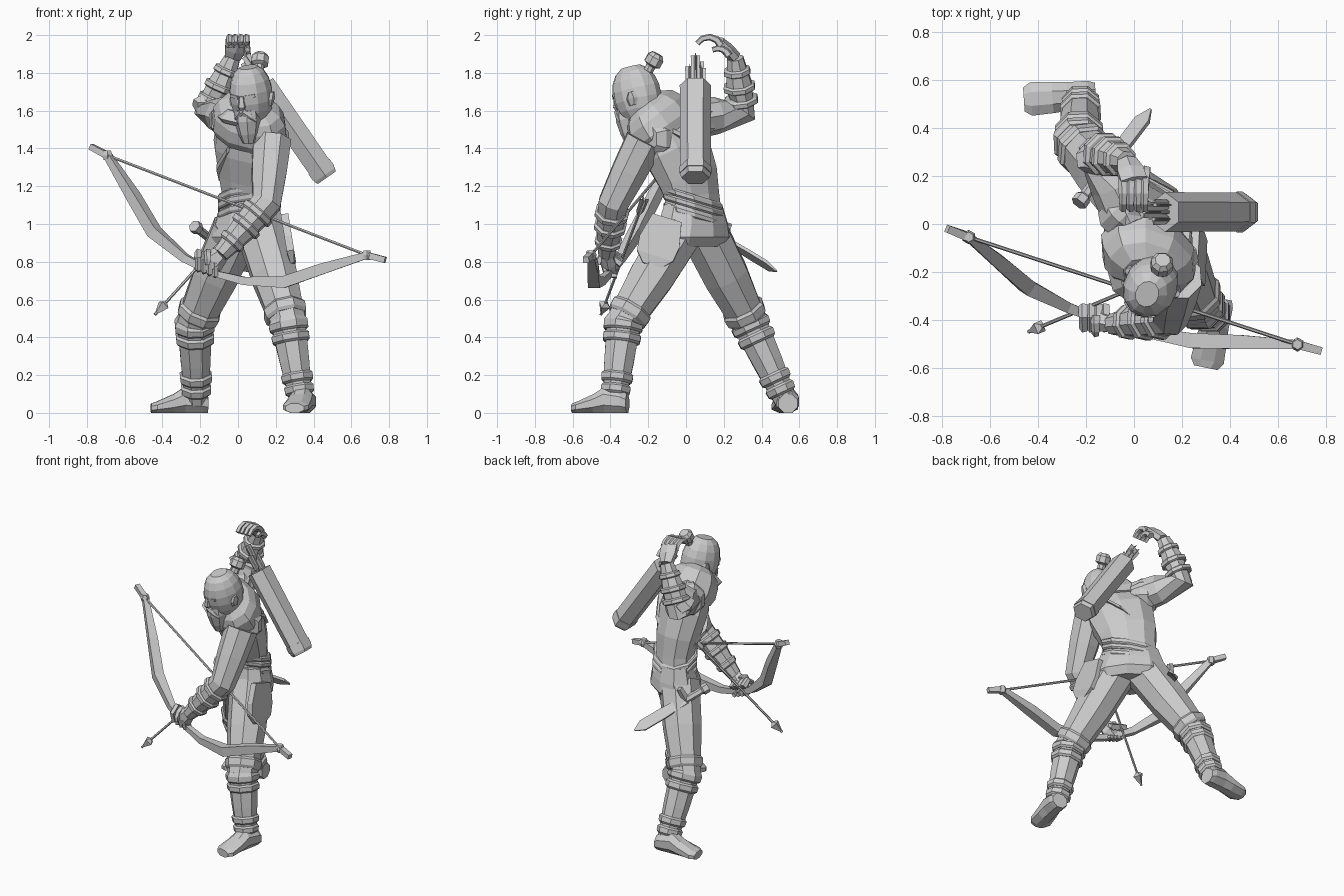
import bpy, bmesh, math
from mathutils import Vector, Matrix

cube = bpy.data.objects.get("Cube")
if cube:
    bpy.data.objects.remove(cube, do_unlink=True)

grey = bpy.data.materials.new("plain_grey")
grey.use_nodes = True
grey.diffuse_color = (.6, .6, .6, 1)
grey.node_tree.nodes["Principled BSDF"].inputs["Base Color"].default_value = grey.diffuse_color

RIGHTWARD, FORWARD, UP = Vector((1, 0, 0)), Vector((0, -1, 0)), Vector((0, 0, 1))
SHOULDER_LINE = (RIGHTWARD + FORWARD).normalized()


def loft(name, centres, sizes, sides=8, ref=SHOULDER_LINE, axis=None, matrix=None):
    """Skin a row of rings; each size is a radius or a (half width, half depth) pair."""
    bm = bmesh.new()
    grow = 1 / math.cos(math.pi / sides)
    centres = [Vector(c) for c in centres]
    loops = []
    for i, (centre, size) in enumerate(zip(centres, sizes)):
        width, depth = size if isinstance(size, tuple) else (size, size)
        ahead = centres[min(i + 1, len(centres) - 1)] - centres[max(i - 1, 0)]
        tangent = (Vector(axis) if axis else ahead).normalized()
        across = (ref - tangent * ref.dot(tangent)).normalized()
        other = tangent.cross(across)
        angles = [math.tau * (k + .5) / sides for k in range(sides)]
        loops.append([bm.verts.new(centre + grow * (across * width * math.cos(angle)
                                                    + other * depth * math.sin(angle)))
                      for angle in angles])
    for low, high in zip(loops, loops[1:]):
        for k in range(sides):
            bm.faces.new((low[k - 1], low[k], high[k], high[k - 1]))
    bm.faces.new(loops[0])
    bm.faces.new(loops[-1])
    bmesh.ops.recalc_face_normals(bm, faces=bm.faces)
    if matrix:
        bm.transform(matrix)
    mesh = bpy.data.meshes.new(name)
    bm.to_mesh(mesh)
    bm.free()
    mesh.materials.append(grey)
    bpy.context.collection.objects.link(bpy.data.objects.new(name, mesh))


def taper(name, start, end, profile, sides=6, ref=UP, **options):
    """Straight part whose profile maps a fraction of its length to a size."""
    start, end = Vector(start), Vector(end)
    loft(name, [start.lerp(end, f) for f in profile], profile.values(), sides, ref, **options)


def column(name, profile, depth=.72, **options):
    """Oval part round the forward-bending spine; profile maps height to half width."""
    centres = [(.06, .04 - .75 * (z - 1.05) ** 2, z) for z in profile]
    loft(name, centres, [(w, w * depth) for w in profile.values()], 10, **options)


def limb(name, joints, radii, straps, strap_name):
    """Jointed limb with a ring between joints, plus raised straps at given stations."""
    joints = [Vector(j) for j in joints]
    points = [joints[0]]
    for a, b in zip(joints, joints[1:]):
        points += [a.lerp(b, .5), b]
    loft(name, points, radii)
    for station in straps:
        centres, sizes = [], []
        for step, extra in ((-.12, .002), (-.07, .013), (.07, .013), (.12, .002)):
            i = int(station + step)
            f = station + step - i
            centres.append(points[i].lerp(points[i + 1], f))
            sizes.append(radii[i] * (1 - f) + radii[i + 1] * f + extra)
        loft(strap_name, centres, sizes)


# Torso, hood, belts and tunic skirt
column("torso", {1: .18, 1.15: .165, 1.25: .185, 1.4: .21, 1.5: .19, 1.6: .1, 1.67: .06})
column("hood", {1.47: .19, 1.51: .21, 1.57: .2, 1.61: .17, 1.64: .11}, .8)
column("skirt", {1.1: .18, 1: .215, .93: .24, .88: .2}, .66, axis=UP)
for z in (1.05, 1.1, 1.14):
    column("belt", {z - .02: .175, z - .01: .185, z + .01: .185, z + .02: .175}, .77, axis=(0, .3, 1))
column("chest_strap", {1.37: .225, 1.4: .225}, axis=UP - SHOULDER_LINE * .8)
taper("scarf", (.03, -.19, 1.53), (.04, -.2, 1.6), {0: .12, .3: .14, 1: .1}, 9, SHOULDER_LINE)
taper("hip_flap", (.25, -.1, 1.03), (.29, -.18, .78),
      {0: (.08, .02), .5: (.11, .02), .8: (.1, .02), 1: (.05, .01)}, 4, FORWARD)

# Legs with banded boots
leg_radii = (.125, .118, .092, .078, .058)
boot_straps = (1.8, 2.1, 2.4, 3.4, 3.7)
limb("left_leg", ((.12, -.03, .97), (.265, -.33, .48), (.335, -.38, .06)),
     leg_radii, boot_straps, "left_boot_strap")
limb("right_leg", ((-.01, .09, .97), (-.23, .335, .48), (-.22, .53, .06)),
     leg_radii, boot_straps, "right_boot_strap")


def foot(name, heel, toe):
    """Wedge-shaped shoe resting on the ground."""
    heel, toe = Vector(heel), Vector(toe)
    along = toe - heel
    shape = {0: (.05, .05), .1: (.06, .06), .4: (.06, .07), .6: (.065, .05), .9: (.07, .03), 1: (.05, .025)}
    loft(name, [heel.lerp(toe, f) + UP * size[1] for f, size in shape.items()],
         shape.values(), 8, along.cross(UP), along)


foot("left_foot", (.36, -.31, 0), (.3, -.6, 0))
foot("right_foot", (-.16, .54, 0), (-.46, .52, 0))

# Arms with banded bracers
arm_radii = (.1, .092, .078, .068, .042)
bracer_straps = (2.4, 2.9, 3.5)
left_wrist, right_wrist = (-.09, -.42, .84), (-.03, .26, 1.88)
limb("left_arm", ((.18, -.22, 1.44), (.15, -.385, 1.11), left_wrist),
     arm_radii, bracer_straps, "left_bracer_strap")
limb("right_arm", ((-.02, .02, 1.55), (-.15, .3, 1.6), right_wrist),
     arm_radii, bracer_straps, "right_bracer_strap")
for side, shoulder in ((1, (.15, -.15, 1.45)), (-1, (-.03, .04, 1.55))):
    taper("shoulder_cap", shoulder, Vector(shoulder) + SHOULDER_LINE * side * .09,
          {-.7: .08, 0: .11, .5: .11, 1: .08}, 8)
taper("elbow_guard", (-.18, .22, 1.66), (-.15, .32, 1.6), {0: (.02, .05), .5: (.06, .07), 1: .05})


def finger(name, centre, reach, first, last, thickness):
    """Finger curled round a centre, between two angles in degrees."""
    angles = [math.radians(first + (last - first) * k / 4) for k in range(5)]
    loft(name, [Vector(centre) + reach * (UP * math.sin(a) - FORWARD * math.cos(a)) for a in angles],
         [thickness * (1 - .08 * k) for k in range(5)], 5, RIGHTWARD)


# Raised right hand and left hand closed on the bow
taper("right_palm", right_wrist, (0, .18, 1.97), {0: (.04, .03), .5: (.055, .03), 1: (.055, .02)},
      ref=RIGHTWARD)
taper("left_palm", left_wrist, (-.17, -.4, .77), {0: (.03, .04), .5: (.04, .055), 1: (.03, .05)},
      ref=FORWARD)
for k in range(4):
    finger("right_finger", (k * .03 - .045, .12, 1.92), .07, 20, 150, .018)
    finger("left_finger", (k * .03 - .21, -.39, .8 - k * .01), .05, 20, 300, .018)
finger("right_thumb", (.05, .17, 1.87), .06, 20, 120, .018)
finger("left_thumb", (-.16, -.41, .8), .05, 60, 200, .018)

# Head, turned and bowed
pose = (Matrix.Translation((.07, -.26, 1.685)) @ Matrix.Rotation(math.radians(-25), 4, "Z")
        @ Matrix.Rotation(math.radians(14), 4, "X"))
on_head = {"axis": UP, "matrix": pose, "ref": RIGHTWARD}
turns = [math.pi * k / 9 for k in range(1, 9)]
loft("head", [(0, 0, -.16 * math.cos(a)) for a in turns],
     [(.11 * math.sin(a) ** .8, .128 * math.sin(a) ** .8) for a in turns], 12, **on_head)
taper("beard", (0, -.07, -.06), (0, -.09, -.24), {0: .06, .3: .065, .7: .05, 1: .03}, 8, **on_head)
taper("nose", (0, -.12, .02), (0, -.13, -.05), {0: .012, .8: .02, 1: .012}, 5, **on_head)
for s in (-1, 1):
    taper("ear", (s * .1, .01, -.06), (s * .11, .02, .01), {0: (.01, .02), .5: (.016, .03), 1: .014},
          **on_head)
    taper("moustache", (0, -.13, -.06), (s * .06, -.1, -.12), {0: .017, .6: .017, 1: .008}, matrix=pose)
    taper("brow", (s * .015, -.125, .015), (s * .07, -.1, .02), {0: .01, 1: .008}, 4, matrix=pose)
taper("hair_knot", (.11, -.2, 1.81), (.12, -.15, 1.9), {0: .025, .3: .025, .4: .045, .8: .045, 1: .03}, 8,
      SHOULDER_LINE)

# Bow: a symmetrical bend away from the chord between its tips
tip_a, tip_b, belly = Vector((-.78, -.02, 1.41)), Vector((.78, -.53, .81)), Vector((-.13, -.13, -.37))
bend = {0: 0, .06: .03, .18: .42, .28: .77, .4: .95, .5: 1}
bend.update({1 - f: bend[f] for f in reversed(list(bend))})
limbs = [tip_a.lerp(tip_b, f) + belly * depth for f, depth in bend.items()]
loft("bow", limbs, [.016 + .016 * math.sin(math.tau * f) ** 2 for f in bend], 4, UP)
nocks = limbs[1], limbs[-2]
for nock in nocks:
    taper("bow_nock", nock - UP * .025, nock + UP * .025, {0: .02, .5: .026, 1: .018}, ref=RIGHTWARD)
taper("bow_string", *nocks, {0: .007, 1: .007})


def arrow(name, tail, tip):
    """Shaft with crossed feathers at the tail and a pointed head."""
    tail, tip = Vector(tail), Vector(tip)
    along = (tip - tail).normalized()
    taper(name + "_shaft", tail, tip, {0: .007, 1: .007})
    for ref in (UP, along.cross(UP)):
        taper(name + "_feather", tail, tail + along * .12,
              {0: (.025, .002), .7: (.022, .002), 1: (.005, .002)}, 4, ref)
    taper(name + "_head", tip - along * .09, tip, {0: .008, .2: .024, 1: .002}, 4)


arrow("nocked_arrow", (.11, -.22, 1.13), (-.44, -.45, .52))

# Quiver on the back with spare arrows
base, mouth = Vector((.47, .05, 1.245)), Vector((.13, .05, 1.735))
along = (mouth - base).normalized()
facing = along.cross(FORWARD)
taper("quiver", base, mouth, {0: (.058, .064), .03: (.065, .07), 1: (.067, .072)}, ref=facing)
taper("quiver_band", base, mouth, {.05: (.069, .074), .12: (.069, .074)}, ref=facing)
for across, back, reach in ((.02, -.03, .12), (.02, 0, .19), (-.01, .02, .15), (.02, .03, .11)):
    offset = RIGHTWARD * across - FORWARD * back
    arrow("spare_arrow", mouth + offset + along * reach, mouth + offset - along * .2)

# Dagger behind the hip
hilt, point = (-.22, .1, .98), (.07, .48, .75)
taper("dagger_blade", hilt, point, {.28: (.028, .009), .6: (.036, .009), .88: (.036, .009), 1: .004}, 4,
      UP + RIGHTWARD * .8 + FORWARD * .6)
taper("dagger_grip", hilt, point, {-.04: .03, .03: .03, .05: .02, .28: .02})
taper("dagger_guard", (-.17, .17, .84), (-.11, .23, 1), {0: .014, .5: .018, 1: .014}, 4, RIGHTWARD)
